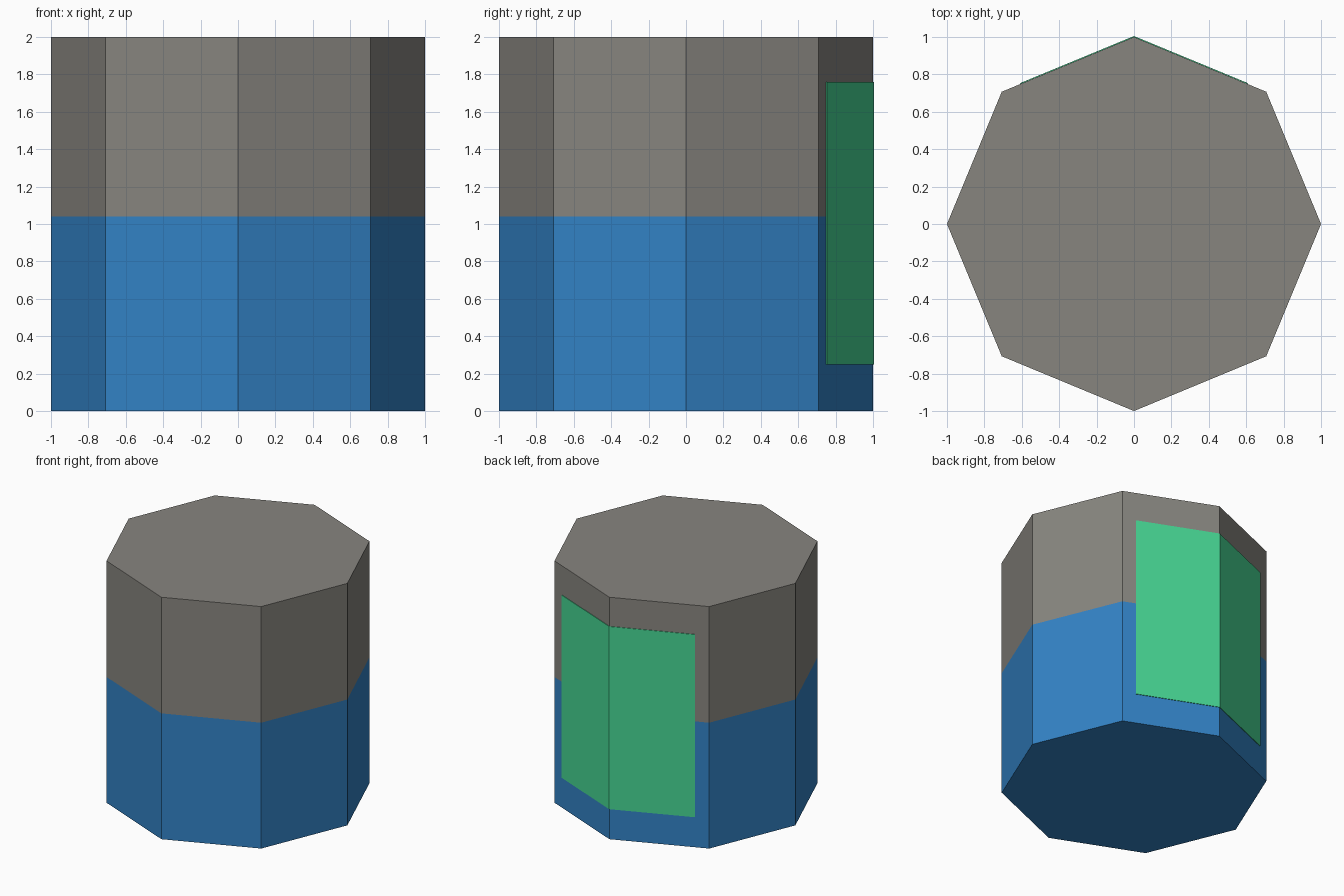
import bpy, bmesh
from mathutils import Vector

if "Cube" in bpy.data.objects:
    bpy.data.objects.remove(bpy.data.objects["Cube"])

SPLIT_Z = 1.04


def material(name, r, g, b):
    lin = [((c / 255 + 0.055) / 1.055) ** 2.4 for c in (r, g, b)]
    m = bpy.data.materials.new(name)
    m.diffuse_color = (*lin, 1)
    m.use_nodes = True
    m.node_tree.nodes["Principled BSDF"].inputs["Base Color"].default_value = m.diffuse_color
    return m


def add_object(name, bm, mats):
    bmesh.ops.recalc_face_normals(bm, faces=bm.faces[:])
    me = bpy.data.meshes.new(name)
    bm.to_mesh(me)
    bm.free()
    for m in mats:
        me.materials.append(m)
    ob = bpy.data.objects.new(name, me)
    bpy.context.collection.objects.link(ob)
    return ob


grey = material("warm grey", 135, 133, 127)
blue = material("blue", 50, 130, 197)
green = material("green", 70, 213, 147)

# Octagonal drum, cut at the colour line: blue below, grey above
bm = bmesh.new()
bmesh.ops.create_cone(bm, cap_ends=True, segments=8, radius1=1, radius2=1, depth=2)
bmesh.ops.translate(bm, verts=bm.verts[:], vec=(0, 0, 1))
bmesh.ops.bisect_plane(bm, geom=bm.verts[:] + bm.edges[:] + bm.faces[:],
                       plane_co=(0, 0, SPLIT_Z), plane_no=(0, 0, 1))
for f in bm.faces:
    f.material_index = 1 if f.calc_center_median().z < SPLIT_Z else 0
add_object("drum", bm, [grey, blue])

# Thin label plate wrapped around the back corner
inner = [Vector((x, y, 0.25)) for x, y in ((-0.607, 0.749), (0, 1), (0.607, 0.749))]
outer = [Vector((p.x * 1.005, p.y * 1.005, p.z)) for p in inner]
bm = bmesh.new()
vi = [bm.verts.new(p) for p in inner]
vo = [bm.verts.new(p) for p in outer]
faces = [bm.faces.new((vi[i], vi[i + 1], vo[i + 1], vo[i])) for i in range(2)]
ext = bmesh.ops.extrude_face_region(bm, geom=faces, use_keep_orig=True)
bmesh.ops.translate(bm, vec=(0, 0, 1.51),
                    verts=[g for g in ext["geom"] if isinstance(g, bmesh.types.BMVert)])
add_object("back_label", bm, [green])
